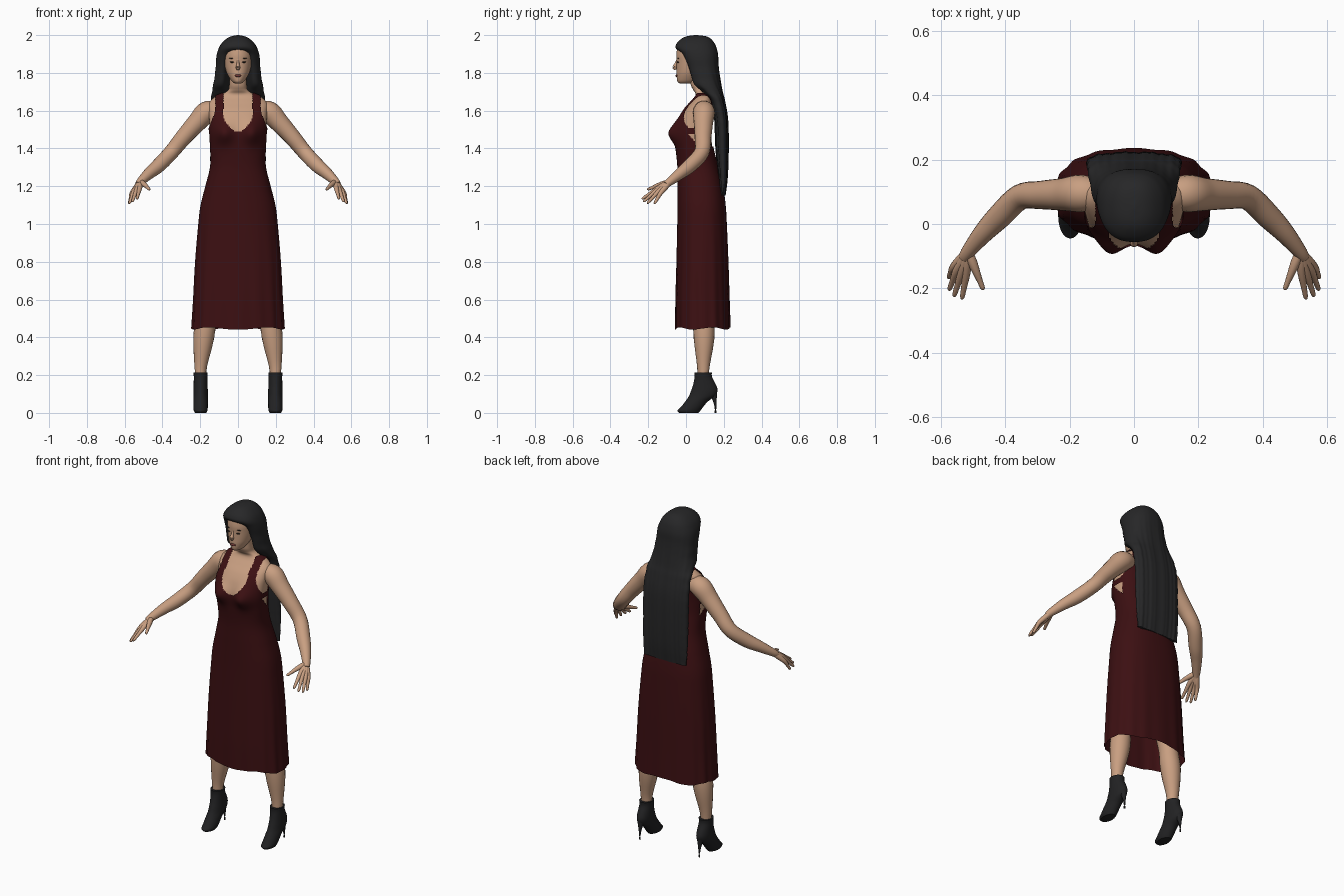
import bpy, bmesh, math
from mathutils import Vector

if "Cube" in bpy.data.objects:
    bpy.data.objects.remove(bpy.data.objects["Cube"])


def material(name, color):
    m = bpy.data.materials.new(name)
    m.use_nodes = True
    m.diffuse_color = (*color, 1)
    bsdf = m.node_tree.nodes["Principled BSDF"]
    bsdf.inputs["Base Color"].default_value = (*color, 1)
    bsdf.inputs["Roughness"].default_value = 0.8
    return m


SKIN = material("warm skin", (0.58, 0.345, 0.22))
DRESS = material("dark red cloth", (0.045, 0.005, 0.006))
HAIR = material("black hair", (0.02, 0.02, 0.021))
BOOT = material("black leather", (0.016, 0.016, 0.017))
LIPS = material("lip red", (0.16, 0.04, 0.035))
EYES = material("dark eyes", (0.03, 0.02, 0.015))


def finish(name, bm, mat, mirror=False):
    bmesh.ops.recalc_face_normals(bm, faces=bm.faces)
    mesh = bpy.data.meshes.new(name)
    bm.to_mesh(mesh)
    bm.free()
    mesh.materials.append(mat)
    ob = bpy.data.objects.new(name, mesh)
    bpy.context.collection.objects.link(ob)
    if mirror:
        ob.modifiers.new("mirror", "MIRROR").use_mirror_merge = False
    bpy.ops.object.select_all(action="DESELECT")
    ob.select_set(True)
    bpy.context.view_layer.objects.active = ob
    bpy.ops.object.shade_smooth_by_angle(angle=math.radians(50))
    return ob


def spline(rows, steps):
    """Smooth samples through rows of equal length."""
    rows = [Vector(r) for r in rows]
    out = []
    for i in range(len(rows) - 1):
        a, b = rows[max(i - 1, 0)], rows[i]
        c, d = rows[i + 1], rows[min(i + 2, len(rows) - 1)]
        for k in range(steps):
            t = k / steps
            m0, m1 = (c - a) / 2, (d - b) / 2
            out.append(b + m0 * t + (3 * (c - b) - 2 * m0 - m1) * t ** 2
                       + (2 * (b - c) + m0 + m1) * t ** 3)
    return out + [rows[-1]]


def bridge(rings, caps=True):
    bm = bmesh.new()
    rings = [[bm.verts.new(p) for p in ring] for ring in rings]
    n = len(rings[0])
    for lo, hi in zip(rings, rings[1:]):
        for j in range(n):
            bm.faces.new((lo[j], lo[(j + 1) % n], hi[(j + 1) % n], hi[j]))
    if caps:
        bm.faces.new(rings[0])
        bm.faces.new(rings[-1])
    return bm


def loft(rows, n=48, steps=5, power=2.0, cx=0, caps=True, shape=None):
    """Rows are height, half width, front y, back y (and an optional extra)."""
    rings = []
    for row in spline(rows, steps):
        z, w, front, back = row[:4]
        ring = []
        for j in range(n):
            a = math.tau * j / n
            c, s = math.cos(a), math.sin(a)
            x = w * math.copysign(abs(c) ** (2 / power), c)
            y = (front + back) / 2 + (back - front) / 2 * math.copysign(abs(s) ** (2 / power), s)
            p = Vector((cx + x, y, z))
            ring.append(shape(p, a, row) if shape else p)
        rings.append(ring)
    return bridge(rings, caps)


def tube(rows, n=20, steps=5):
    """Rows are x, y, z, radius."""
    pts = spline(rows, steps)
    rings = []
    for i, p in enumerate(pts):
        along = (pts[min(i + 1, len(pts) - 1)] - pts[max(i - 1, 0)]).to_3d()
        q = along.to_track_quat("Z", "Y")
        rings.append([p.to_3d() + q @ Vector((p[3] * math.cos(math.tau * j / n),
                                              p[3] * math.sin(math.tau * j / n), 0)) for j in range(n)])
    return bridge(rings)


def ellipsoid(name, loc, size, mat, mirror=False):
    bm = bmesh.new()
    bmesh.ops.create_uvsphere(bm, u_segments=20, v_segments=12, radius=1)
    for v in bm.verts:
        v.co = Vector(loc) + v.co * Vector(size)
    finish(name, bm, mat, mirror)


# Torso and neck
UPPER = [(1.3, .142, -.04, .165), (1.4, .142, -.05, .14), (1.48, .148, -.058, .135),
         (1.55, .152, -.042, .138), (1.6, .156, -.015, .143), (1.64, .155, .02, .142),
         (1.67, .125, .045, .138), (1.69, .08, .05, .132)]
NECK = [(1.71, .052, .038, .125), (1.74, .046, .025, .115), (1.8, .045, .02, .11)]


def bust(p, a, row):
    if p.y < .05:
        p.y -= .036 * math.exp(-((abs(p.x) - .075) / .045) ** 2 - ((p.z - 1.48) / .055) ** 2)
    return p


finish("torso", loft([(1, .185, -.02, .18), (1.15, .165, -.03, .175)] + UPPER + NECK,
                     64, 8, 2.4, shape=bust), SKIN)

# Dress: one shell, cut to a deep neckline, armholes and a low back
SKIRT = [(.447, .245, -.056, .235), (.6, .236, -.055, .23), (.8, .226, -.05, .224),
         (1, .21, -.046, .216), (1.1, .198, -.045, .21), (1.2, .173, -.045, .196)]


def drape(p, a, row):
    p = bust(p, a, row)
    hang = max(0, (1.1 - p.z) / .65)
    fold = 1 + .012 * hang * math.cos(16 * a)
    return Vector((p.x * fold, .09 + (p.y - .09) * fold, p.z + .006 * hang ** 4 * math.sin(5 * a)))


def is_cloth(c):
    if c.z < 1.41:
        return True
    x = abs(c.x)
    outer = .165 - .045 * min(1, max(0, (c.z - 1.48) / .12))
    inner = .076 * math.sqrt(min(1, max(0, (c.z - 1.49) / .07)))
    if c.y > .075:
        inner = .078
    if c.z < 1.48 and c.y < .075:
        return c.y < .075 - (c.z - 1.41)
    return inner < x < outer


bm = loft(SKIRT + [(z + .004, w + .006, f - .006, b + .006) for z, w, f, b in UPPER],
          144, 12, 2.4, caps=False, shape=drape)
bmesh.ops.delete(bm, geom=[f for f in bm.faces if not is_cloth(f.calc_center_median())], context="FACES")
finish("dress", bm, DRESS)

# Arms and hands
finish("arms", tube([(.11, .09, 1.6, .045), (.165, .095, 1.592, .058), (.22, .092, 1.535, .051),
                     (.29, .09, 1.457, .044), (.355, .083, 1.378, .04), (.42, .022, 1.31, .038),
                     (.47, -.03, 1.268, .031), (.515, -.085, 1.225, .022), (.528, -.105, 1.208, .018)]),
       SKIN, True)
WRIST = Vector((.516, -.085, 1.224))
FINGERS = {"index": ((.522, -.16, 1.182), (.535, -.234, 1.132)),
           "middle": ((.538, -.157, 1.176), (.56, -.226, 1.117)),
           "ring": ((.553, -.148, 1.17), (.575, -.206, 1.108)),
           "little": ((.562, -.135, 1.163), (.577, -.168, 1.106)),
           "thumb": ((.49, -.15, 1.204), (.468, -.205, 1.182))}
for name, (knuckle, tip) in FINGERS.items():
    k, t = Vector(knuckle), Vector(tip)
    path = [(WRIST, .013), ((WRIST + k) / 2, .015), (k, .012), ((k + t) / 2, .009), (t * .9 + k * .1, .007), (t, .002)]
    finish(name + "_fingers", tube([(*p, r) for p, r in path], 12, 3), SKIN, True)

# Legs
finish("legs", tube([(.198, .09, .17, .03), (.197, .092, .25, .034), (.186, .095, .36, .051),
                     (.177, .095, .44, .057), (.165, .09, .55, .054), (.13, .085, .75, .073),
                     (.1, .085, 1, .085)]), SKIN, True)

# Ankle boots with thin heels
finish("boots", loft([(0, .03, -.035, .066), (.012, .036, -.045, .076), (.03, .038, -.028, .09),
                      (.06, .038, -.004, .115), (.09, .038, .016, .155), (.12, .038, .028, .167),
                      (.15, .037, .038, .158), (.19, .036, .046, .138), (.215, .038, .045, .137)],
                     32, 4, cx=.198), BOOT, True)
finish("boot_heels", tube([(.198, .145, .105, .02), (.198, .153, .06, .009), (.198, .156, .03, .005),
                           (.198, .156, 0, .005)], 12, 4), BOOT, True)

# Head and face
finish("head", loft([(1.745, .018, -.035, .03), (1.757, .034, -.046, .06), (1.79, .055, -.05, .09),
                     (1.82, .066, -.05, .11), (1.86, .074, -.05, .13), (1.9, .077, -.051, .14),
                     (1.94, .07, -.04, .13), (1.97, .045, 0, .1)]), SKIN)
finish("nose", tube([(0, -.046, 1.868, .005), (0, -.055, 1.845, .008), (0, -.06, 1.83, .012),
                     (0, -.055, 1.817, .007)], 12), SKIN)
ellipsoid("lips", (0, -.049, 1.785), (.018, .007, .007), LIPS)
ellipsoid("eyes", (.03, -.042, 1.857), (.013, .005, .004), EYES, True)
ellipsoid("eyebrows", (.031, -.041, 1.877), (.017, .005, .0025), EYES, True)
ellipsoid("ears", (.076, .035, 1.835), (.008, .014, .026), SKIN, True)

# Long hair: crown, side locks and a straight sheet down the back


def strands(p, a, row):
    if p.y < (row[2] + row[3]) / 2:
        p.y += row[4] * math.exp(-(p.x / .065) ** 4)
    fall = min(1, max(0, (1.95 - p.z) / .3))
    p.y += .003 * fall * math.cos(90 * p.x / .6 + 1) * math.sin(70 * p.x)
    p.x *= 1 + .012 * fall * math.sin(p.z * 95)
    return p


finish("long_hair", loft([(2, .004, .045, .06, 0), (1.994, .035, .005, .105, 0), (1.98, .062, -.025, .132, 0),
                          (1.955, .088, -.05, .152, 0), (1.928, .103, -.056, .163, .004),
                          (1.895, .113, -.036, .17, .03), (1.85, .117, -.015, .172, .05),
                          (1.8, .121, .002, .177, .07), (1.74, .13, .025, .186, .085),
                          (1.7, .138, .075, .193, .05), (1.65, .143, .125, .205, .015),
                          (1.55, .147, .152, .221, 0), (1.4, .147, .158, .224, 0),
                          (1.25, .145, .172, .219, 0), (1.15, .14, .185, .207, 0)],
                         96, 6, 2.4, shape=strands), HAIR)
